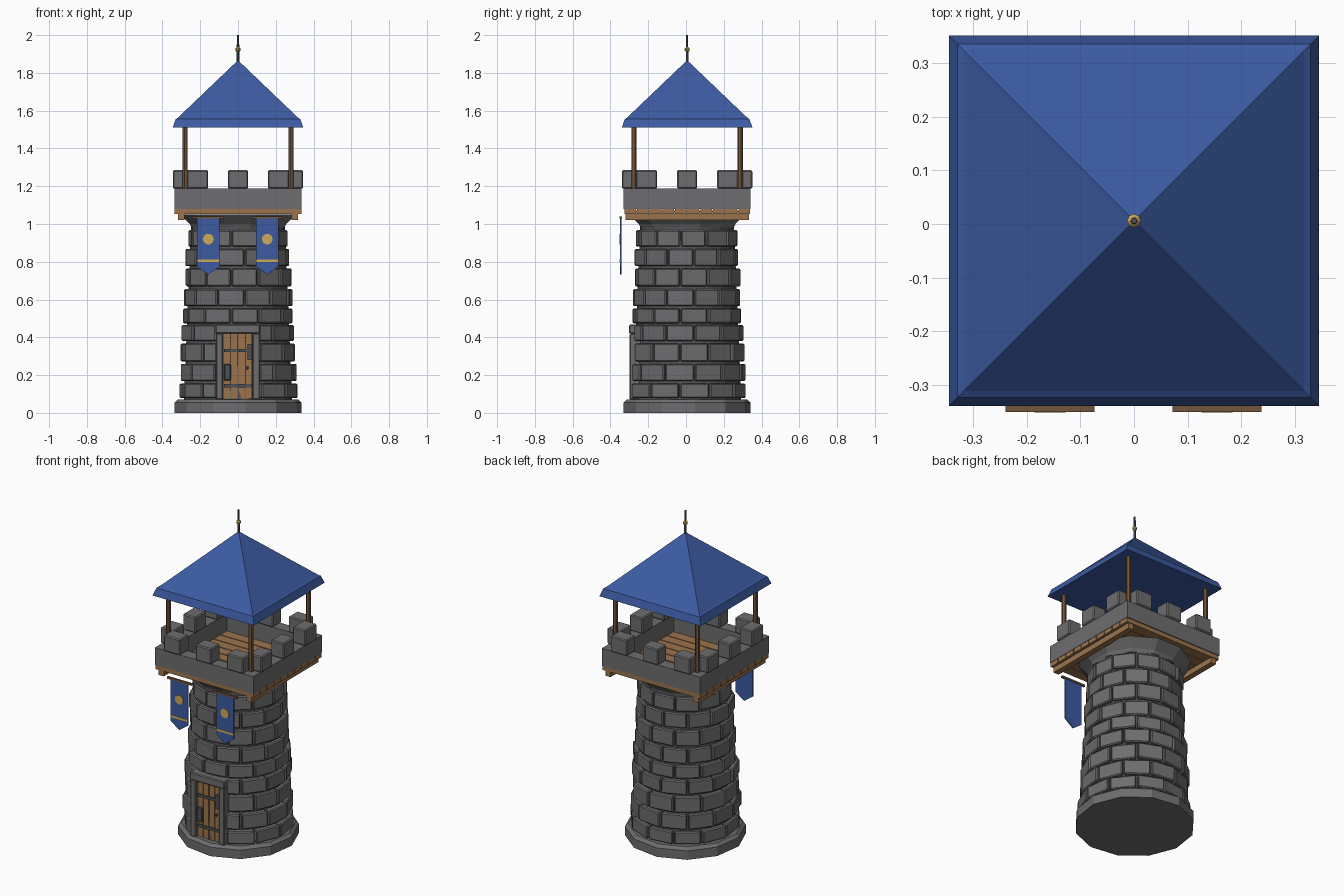
import bpy, bmesh, math, random
from mathutils import Matrix

if "Cube" in bpy.data.objects:
    bpy.data.objects.remove(bpy.data.objects["Cube"])
random.seed(4)
OY = 0.006  # tower axis, the banners stand out at the front


def mat(name, c):
    m = bpy.data.materials.new(name)
    m.diffuse_color = (*c, 1)
    m.use_nodes = True
    m.node_tree.nodes["Principled BSDF"].inputs["Base Color"].default_value = m.diffuse_color
    return m


STONE = mat("stone grey", (0.155, 0.155, 0.16))
MORTAR = mat("dark mortar grey", (0.09, 0.09, 0.094))
BLUE = mat("roof blue", (0.045, 0.105, 0.36))
WOOD = mat("plank brown", (0.33, 0.175, 0.075))
DARK = mat("beam brown", (0.17, 0.09, 0.04))
GOLD = mat("gold", (0.62, 0.40, 0.10))
IRON = mat("iron grey", (0.075, 0.08, 0.09))


def finish(bm, name, m, bevel=0):
    if bevel:
        bmesh.ops.bevel(bm, geom=bm.edges[:], offset=bevel, segments=1, affect='EDGES')
    bmesh.ops.recalc_face_normals(bm, faces=bm.faces[:])
    me = bpy.data.meshes.new(name)
    bm.to_mesh(me)
    bm.free()
    me.materials.append(m)
    ob = bpy.data.objects.new(name, me)
    ob.location.y = OY
    bpy.context.collection.objects.link(ob)
    return ob


def add_box(bm, x0, x1, y0, y1, z0, z1):
    mtx = Matrix.Translation(((x0 + x1) / 2, (y0 + y1) / 2, (z0 + z1) / 2)) @ \
        Matrix.Diagonal((abs(x1 - x0), abs(y1 - y0), abs(z1 - z0), 1))
    bmesh.ops.create_cube(bm, size=1, matrix=mtx)


def boxes(name, m, items, bevel=0):
    bm = bmesh.new()
    for b in items:
        add_box(bm, *b)
    return finish(bm, name, m, bevel)


def lathe(bm, profile, n, phase=0.0, x=0, y=0):
    # stacked rings of n sides, capped at both ends
    rings = [[bm.verts.new((x + r * math.cos(phase + 2 * math.pi * i / n),
                            y + r * math.sin(phase + 2 * math.pi * i / n), z))
              for i in range(n)] for r, z in profile]
    for a, b in zip(rings, rings[1:]):
        for i in range(n):
            j = (i + 1) % n
            bm.faces.new((a[i], a[j], b[j], b[i]))
    bm.faces.new(rings[0][::-1])
    bm.faces.new(rings[-1])


def turned(name, m, profile, n, phase=0.0):
    bm = bmesh.new()
    lathe(bm, profile, n, phase)
    return finish(bm, name, m)


# base, core and flared corbel
turned("base", STONE, [(0.338, 0), (0.338, 0.055), (0.32, 0.072)], 12, 0.12)
turned("tower_core", MORTAR, [(0.287, 0.06), (0.248, 1.0)], 24)
turned("corbel", STONE, [(0.255, 0.982), (0.265, 1.0), (0.315, 1.05)], 12, math.pi / 12)

# brick courses, each brick a wedge with a flat outer face; trimmed at the door
bm = bmesh.new()
COURSES = [(0.078, 0.155), (0.168, 0.26), (0.272, 0.367), (0.38, 0.465), (0.474, 0.553),
           (0.565, 0.655), (0.67, 0.765), (0.777, 0.868), (0.88, 0.967)]
N = 12
step = 2 * math.pi / N
front = -math.pi / 2
DOOR = math.radians(22)
for row, (z0, z1) in enumerate(COURSES):
    for k in range(N):
        c = front + (k - N // 2 + 0.5 * (row % 2) + 0.25) * step
        a0, a1 = c - step * 0.47, c + step * 0.47
        if z0 < 0.4:
            if a0 < front - DOOR < a1:
                a1 = front - DOOR
            elif a0 < front + DOOR < a1:
                a0 = front + DOOR
            elif abs(c - front) < DOOR:
                continue
            if a1 - a0 < 0.06:
                continue
        R = (0.306 - 0.044 * row / 8 + random.uniform(-0.006, 0.006)) / math.cos(step * 0.47)
        vs = []
        for z in (z0, z1):
            for r, a in ((0.225, a0), (R, a0), (R, a1), (0.225, a1)):
                vs.append(bm.verts.new((r * math.cos(a), r * math.sin(a), z)))
        for f in ((3, 2, 1, 0), (4, 5, 6, 7), (0, 1, 5, 4), (1, 2, 6, 5), (2, 3, 7, 6), (3, 0, 4, 7)):
            bm.faces.new([vs[i] for i in f])
finish(bm, "tower_bricks", STONE, 0.006)

# doorway: stone frame, planks and iron fittings
boxes("door_frame", STONE,
      [(-0.117, -0.08, -0.305, -0.2, 0.07, 0.42), (0.077, 0.115, -0.305, -0.2, 0.07, 0.42),
       (-0.12, 0.117, -0.308, -0.2, 0.42, 0.467)], 0.005)
w = 0.157 / 4
boxes("door_planks", WOOD, [(-0.08 + i * w + 0.002, -0.08 + (i + 1) * w - 0.002, -0.284 - 0.003 * (i % 2), -0.22,
                             0.075, 0.42) for i in range(4)])
boxes("door_backing", DARK, [(-0.08, 0.078, -0.278, -0.22, 0.072, 0.42)])
boxes("door_hinges", IRON,
      [(-0.075, 0.075, -0.294, -0.28, 0.322, 0.338), (-0.075, 0.075, -0.294, -0.28, 0.135, 0.152),
       (0.05, 0.075, -0.297, -0.28, 0.28, 0.365)])
boxes("door_lock", IRON, [(-0.074, -0.038, -0.303, -0.28, 0.172, 0.258)], 0.004)
boxes("door_stud", IRON, [(0.042, 0.056, -0.297, -0.28, 0.23, 0.246)], 0.003)

# platform: joists along y, planks along x
boxes("platform_joists", WOOD, [(s * 0.282, s * 0.318, -0.327, 0.327, 1.02, 1.054) for s in (-1, 1)])
P = 10
pw = 0.67 / P
boxes("platform_planks", WOOD, [(-0.335, 0.335, -0.335 + i * pw + 0.003, -0.335 + (i + 1) * pw - 0.003, 1.053, 1.079)
                                for i in range(P)])
boxes("platform_underlay", DARK, [(-0.328, 0.328, -0.328, 0.328, 1.056, 1.072)])

# parapet walls and battlements
o, t = 0.336, 0.265
boxes("parapet", STONE, [(-o, o, -o, -t, 1.08, 1.187), (-o, o, t, o, 1.08, 1.187),
                         (-o, -t, -t, t, 1.08, 1.187), (t, o, -t, t, 1.08, 1.187)])
items = []
for s in (-1, 1):
    for c, h in ((-0.215, 0.056), (0, 0.053), (0.215, 0.056)):
        items.append((c - h, c + h, s * 0.257, s * 0.345, 1.187, 1.285))
        items.append((s * 0.257, s * 0.345, c - h, c + h, 1.187, 1.285))
boxes("battlements", STONE, items, 0.006)

# roof posts
bm = bmesh.new()
for sx in (-1, 1):
    for sy in (-1, 1):
        lathe(bm, [(0.0145, 1.18), (0.0145, 1.53)], 6, 0.3, sx * 0.281, sy * 0.281)
finish(bm, "roof_posts", DARK)

# square roof with turned-down eave, then finial
q = math.sqrt(2)
turned("roof", BLUE, [(0.346 * q, 1.51), (0.33 * q, 1.555), (0.318 * q, 1.563), (0.003, 1.865)], 4, math.pi / 4)
turned("finial_rod", IRON, [(0.008, 1.84), (0.006, 2.0)], 6)
turned("finial_ball", GOLD, [(0.005, 1.91), (0.013, 1.918), (0.013, 1.93), (0.005, 1.938)], 8)


# banners: pointed cloth, disc, stripe and hanging rod
def plate(name, m, pts, y0, y1):
    bm = bmesh.new()
    a = [bm.verts.new((x, y0, z)) for x, z in pts]
    b = [bm.verts.new((x, y1, z)) for x, z in pts]
    bm.faces.new(a)
    bm.faces.new(b[::-1])
    for i in range(len(pts)):
        j = (i + 1) % len(pts)
        bm.faces.new((a[i], b[i], b[j], a[j]))
    return finish(bm, name, m)


for side, c in (("left", -0.157), ("right", 0.155)):
    h = 0.059
    plate(side + "_banner", BLUE, [(c - h, 1.035), (c - h, 0.775), (c, 0.732), (c + h, 0.775), (c + h, 1.035)],
          -0.355, -0.348)
    plate(side + "_banner_disc", GOLD, [(c + 0.029 * math.cos(i * math.pi / 5), 0.92 + 0.029 * math.sin(i * math.pi / 5))
                                        for i in range(10)], -0.358, -0.352)
    plate(side + "_banner_stripe", GOLD, [(c - h, 0.798), (c + h, 0.798), (c + h, 0.812), (c - h, 0.812)],
          -0.357, -0.352)
    boxes(side + "_banner_rod", DARK, [(c - 0.083, c + 0.083, -0.357, -0.345, 1.029, 1.041)])
